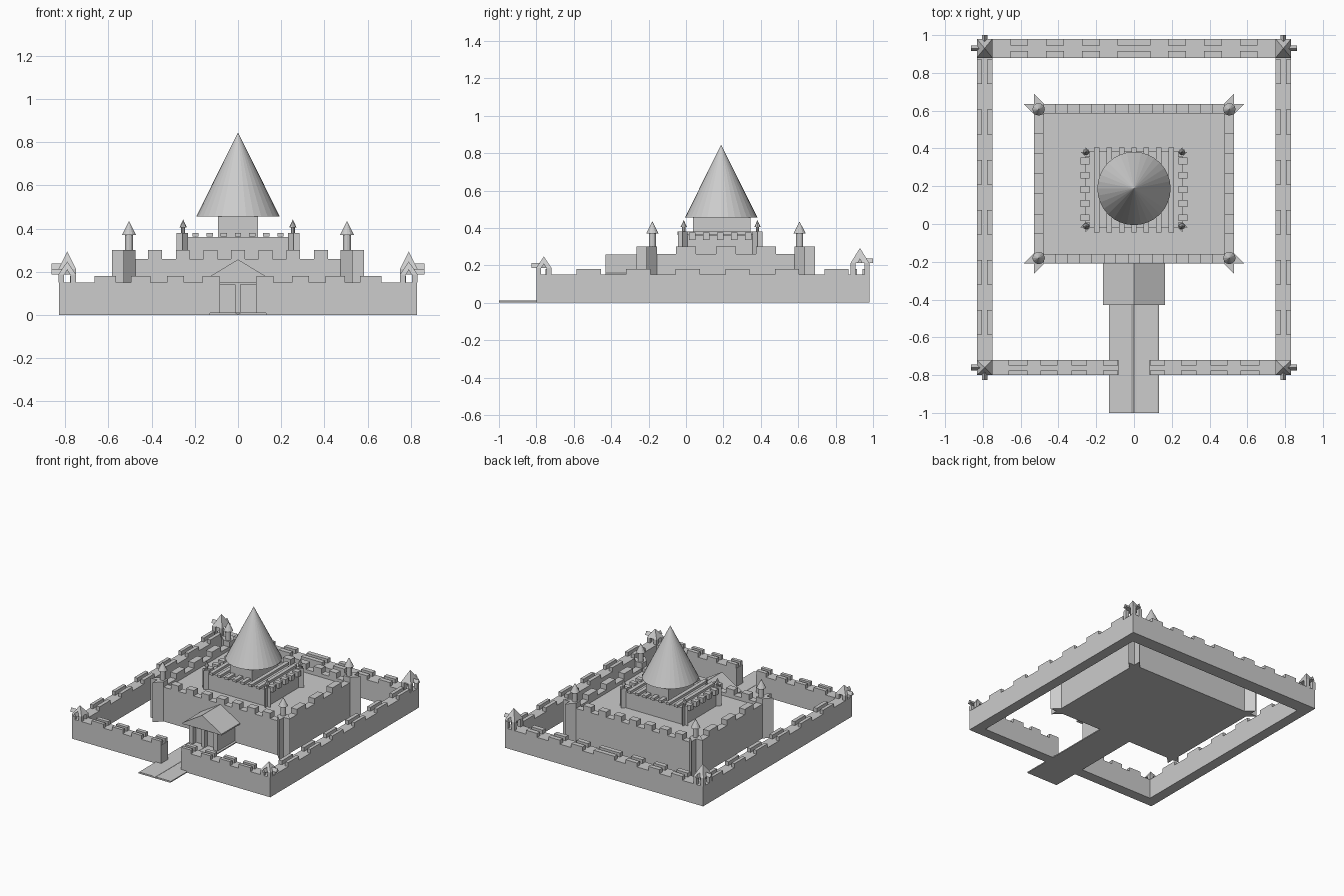
import bpy, bmesh, math

if "Cube" in bpy.data.objects:
    bpy.data.objects.remove(bpy.data.objects["Cube"])

stone = bpy.data.materials.new("pale_grey_stone")
stone.diffuse_color = (0.604, 0.604, 0.604, 1)
stone.use_nodes = True
stone.node_tree.nodes["Principled BSDF"].inputs["Base Color"].default_value = stone.diffuse_color


class Part:
    """Collects simple solids into one named object."""
    def __init__(self, name):
        self.name, self.bm = name, bmesh.new()

    def box(self, x0, x1, y0, y1, z0, z1):
        self.prism([(x0, y0), (x1, y0), (x1, y1), (x0, y1)], z0, z1)

    def prism(self, pts, a, b, axis='z'):
        put = {'z': lambda u, v, w: (u, v, w),
               'y': lambda u, v, w: (u, w, v),
               'x': lambda u, v, w: (w, u, v)}[axis]
        lo = [self.bm.verts.new(put(u, v, a)) for u, v in pts]
        hi = [self.bm.verts.new(put(u, v, b)) for u, v in pts]
        n = len(pts)
        self.bm.faces.new(lo)
        self.bm.faces.new(hi)
        for i in range(n):
            j = (i + 1) % n
            self.bm.faces.new((lo[i], lo[j], hi[j], hi[i]))

    def cone(self, base, x, y, z):
        lo = [self.bm.verts.new(p) for p in base]
        tip = self.bm.verts.new((x, y, z))
        self.bm.faces.new(lo)
        for i in range(len(lo)):
            self.bm.faces.new((lo[i], lo[(i + 1) % len(lo)], tip))

    def done(self):
        bmesh.ops.recalc_face_normals(self.bm, faces=self.bm.faces)
        me = bpy.data.meshes.new(self.name)
        self.bm.to_mesh(me)
        self.bm.free()
        me.materials.append(stone)
        ob = bpy.data.objects.new(self.name, me)
        bpy.context.collection.objects.link(ob)
        return ob


def ring(x, y, r, n):
    return [(x + r * math.cos(2 * math.pi * i / n),
             y + r * math.sin(2 * math.pi * i / n)) for i in range(n)]


def spire(part, x, y, r, R, z0, z1, z2, n=12):
    part.prism(ring(x, y, r, n), z0, z1)
    part.cone([(a, b, z1) for a, b in ring(x, y, R, n)], x, y, z2)


# outer curtain wall
wall = Part("outer_wall")
wall.box(-.83, -.75, -.72, .88, 0, .15)
wall.box(.75, .83, -.72, .88, 0, .15)
wall.box(-.83, .83, .88, .98, 0, .15)
wall.box(-.83, -.083, -.80, -.72, 0, .15)
wall.box(.083, .83, -.80, -.72, 0, .15)
wall.done()

# paired battlements along both edges of the outer wall
bat = Part("outer_battlements")
for s in (-1, 1):
    def mbox(x0, x1, *rest):
        bat.box(*sorted((s * x0, s * x1)), *rest)
    for i in range(6):
        y = -.585 + i * .265
        mbox(.805, .83, y, y + .13, .15, .18)
        mbox(.75, .778, y, y + .13, .15, .18)
    for x0, x1 in ((.56, .655), (.37, .465), (.18, .275), (0, .088)):
        mbox(x0, x1, .945, .98, .15, .18)
        mbox(x0, x1, .88, .915, .15, .18)
    for x0, x1 in ((.565, .665), (.405, .495), (.25, .33), (.085, .165)):
        mbox(x0, x1, -.80, -.775, .15, .18)
        mbox(x0, x1, -.75, -.72, .15, .18)
bat.done()

# open lookouts on the wall corners, with small outward gables
for s in (-1, 1):
    for tag, y0, y1, ze, zt in (("front", -.80, -.72, .187, .247),
                                ("back", .88, .98, .212, .293)):
        look = Part(f"{tag}_{'left' if s < 0 else 'right'}_lookout")
        x0, x1 = sorted((s * .75, s * .832))
        cx, cy, t = (x0 + x1) / 2, (y0 + y1) / 2, .026
        for px in (x0, x1 - t):
            for py in (y0, y1 - t):
                look.box(px, px + t, py, py + t, .15, ze)
        look.cone([(x0, y0, ze), (x1, y0, ze), (x1, y1, ze), (x0, y1, ze)],
                  cx, cy, zt)
        w = .015
        for a, c, end in (('x', cy, cx + s * .073),
                          ('y', cx, cy + math.copysign(.05 + (y1 - y0) / 5, cy))):
            look.prism([(c - w, ze), (c + w, ze), (c, ze + .025)],
                       cx if a == 'x' else cy, end, a)
        look.done()


def corner_buttresses(part, X, y0, y1, d, z0, z1):
    """Two triangular fins at each corner, with a solid corner block."""
    for s in (-1, 1):
        for y, t in ((y0, -1), (y1, 1)):
            part.prism([(s * X, y), (s * X, y + t * d), (s * (X - d), y)], z0, z1)
            part.prism([(s * X, y), (s * (X + d), y), (s * X, y - t * d)], z0, z1)
            part.box(*sorted((s * X, s * (X - d))), *sorted((y, y - t * d)), z0, z1)


# keep: floor, parapet, corner buttresses
keep = Part("keep")
keep.box(-.53, .53, -.21, .635, 0, .235)
for s in (-1, 1):
    keep.box(*sorted((s * .53, s * .48)), -.21, .635, .235, .26)
keep.box(-.48, .48, -.21, -.16, .235, .26)
keep.box(-.48, .48, .585, .635, .235, .26)
corner_buttresses(keep, .53, -.21, .635, .054, 0, .30)
keep.done()

kb = Part("keep_battlements")
for i in range(7):
    x = -.416 + i * .128
    kb.box(x, x + .064, -.21, -.16, .26, .30)
    kb.box(x, x + .064, .585, .635, .26, .30)
for i in range(3):
    y = -.053 + i * .213
    kb.box(-.53, -.48, y, y + .107, .26, .30)
    kb.box(.48, .53, y, y + .107, .26, .30)
kb.done()

# upper tower, a smaller keep
tower = Part("upper_tower")
tower.box(-.258, .258, -.02, .385, .235, .36)
corner_buttresses(tower, .258, -.018, .382, .026, .235, .38)
tower.done()

# tower battlements: long beams across the roof and teeth at the sides
beams = Part("tower_battlements")
for i in range(7):
    x = -.211 + i * .0655
    beams.box(x, x + .029, -.045, .405, .362, .38)
for i in range(5):
    y = .015 + i * .075
    for s in (-1, 1):
        beams.box(*sorted((s * .282, s * .235)), y, y + .036, .335, .375)
beams.done()

# round spires on keep and tower corners
ks = Part("corner_spires")
for s in (-1, 1):
    for y in (-.18, .607):
        spire(ks, s * .505, y, .019, .033, .30, .37, .435)
    for y in (-.012, .382):
        spire(ks, s * .254, y, .009, .017, .38, .405, .442, 8)
ks.done()

# great roof on its block
top = Part("great_roof")
top.box(-.093, .093, .037, .345, .36, .455)
top.cone([(a, b, .455) for a, b in ring(0, .188, .194, 32)], 0, .188, .845)
top.done()

# gatehouse: walls, recessed door leaves between posts, gable roof
gate = Part("gatehouse")
gate.box(-.12, .12, -.38, -.21, .01, .15)
for x0, x1 in ((-.12, -.085), (-.015, .012), (.085, .12)):
    gate.box(x0, x1, -.415, -.38, .01, .15)
gate.box(-.12, .12, -.415, -.38, .14, .155)
gate.done()
roof = Part("gatehouse_roof")
roof.prism([(-.163, .148), (-.12, .15), (.12, .15), (.163, .148), (.163, .158),
            (0, .257), (-.163, .158)], -.43, -.205, 'y')
roof.done()

# entrance causeway with a central groove
road = Part("causeway")
road.prism([(-.133, 0), (.133, 0), (.133, .008), (.125, .012), (.015, .012),
            (0, .004), (-.015, .012), (-.125, .012), (-.133, .008)],
           -1.0, -.21, 'y')
road.done()
